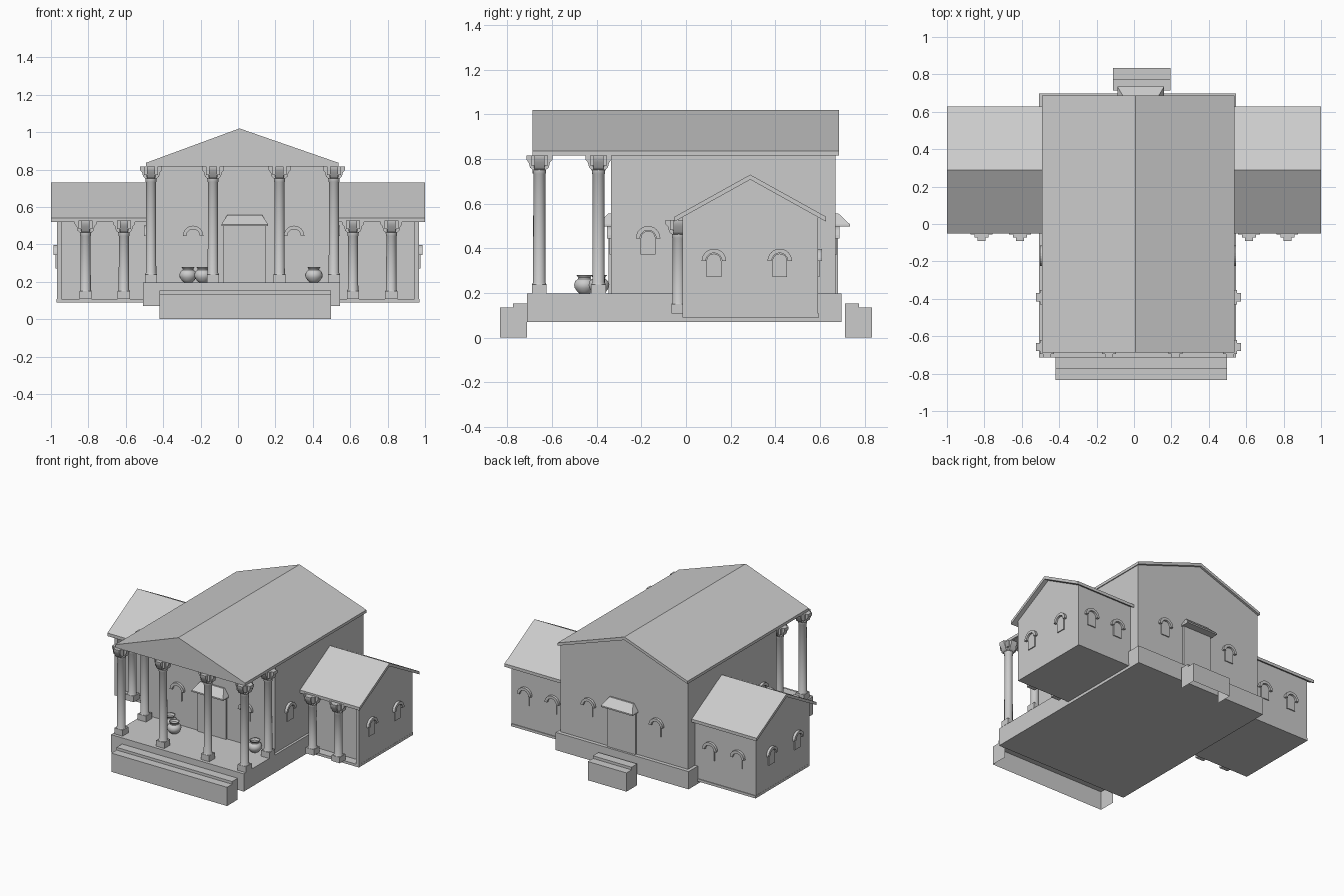
import bpy, bmesh, math
from mathutils import Vector

if "Cube" in bpy.data.objects:
    bpy.data.objects.remove(bpy.data.objects["Cube"])

def finish(name, bm, loc=(0, 0, 0), rot=0, smooth=False, fix=True):
    if fix:
        bmesh.ops.recalc_face_normals(bm, faces=bm.faces)
    me = bpy.data.meshes.new(name)
    bm.to_mesh(me)
    bm.free()
    ob = bpy.data.objects.new(name, me)
    bpy.context.collection.objects.link(ob)
    ob.location = loc
    ob.rotation_euler[2] = rot
    if smooth:
        bpy.ops.object.select_all(action='DESELECT')
        ob.select_set(True)
        bpy.context.view_layer.objects.active = ob
        bpy.ops.object.shade_smooth_by_angle(angle=math.radians(40))
    return ob

def add_prism(bm, pts, axis, a, b, skip=()):
    """Extrude a 2D outline along an axis; skip leaves chosen sides open."""
    place = {'x': lambda p, t: (t, p[0], p[1]),
             'y': lambda p, t: (p[0], t, p[1]),
             'z': lambda p, t: (p[0], p[1], t)}[axis]
    r0 = [bm.verts.new(place(p, a)) for p in pts]
    r1 = [bm.verts.new(place(p, b)) for p in pts]
    bm.faces.new(r0)
    bm.faces.new(r1[::-1])
    n = len(pts)
    for i in range(n):
        if i not in skip:
            j = (i + 1) % n
            bm.faces.new((r0[i], r1[i], r1[j], r0[j]))

def prism(name, pts, axis, a, b, loc=(0, 0, 0), rot=0, skip=()):
    bm = bmesh.new()
    add_prism(bm, pts, axis, a, b, skip)
    return finish(name, bm, loc, rot)

def rect(a0, a1, b0, b1):
    return [(a0, b0), (a1, b0), (a1, b1), (a0, b1)]

def box(name, x0, x1, y0, y1, z0, z1):
    return prism(name, rect(x0, x1, y0, y1), 'z', z0, z1)

def lathe(bm, profile, n):
    rings = [[bm.verts.new((r * math.cos(2 * math.pi * k / n), r * math.sin(2 * math.pi * k / n), z))
              for k in range(n)] for r, z in profile]
    for lo, hi in zip(rings, rings[1:]):
        for k in range(n):
            m = (k + 1) % n
            bm.faces.new((lo[k], lo[m], hi[m], hi[k]))
    bm.faces.new(rings[0][::-1])
    bm.faces.new(rings[-1])

def column(name, x, y, z0, z1):
    h = z1 - z0
    bm = bmesh.new()
    # square plinth, round shaft
    add_prism(bm, rect(-.033, .033, -.033, .033), 'z', 0, .042)
    lathe(bm, [(.032, .042), (.028, .05), (.027, h - .085), (.03, h - .08), (.03, h - .07), (.04, h)], 16)
    # flared capital: crossed arms
    half = [(.058, h), (.058, h - .02), (.048, h - .032), (.042, h - .055), (.03, h - .065)]
    arm = half + [(-u, v) for u, v in reversed(half)]
    for axis in 'xy':
        add_prism(bm, arm, axis, -.022, .022)
    add_prism(bm, rect(-.038, .038, -.038, .038), 'z', h - .045, h - .001)
    finish(name, bm, (x, y, z0), smooth=True)

def window(name, loc, rot):
    # local front is -y; origin at the arch centre
    arc = [math.pi * k / 12 for k in range(13)]
    ring = lambda r: [(r * math.cos(t), r * math.sin(t)) for t in arc]
    prism(name + "_panel", [(-.033, -.072), (.033, -.072)] + ring(.033), 'y', -.007, .01, loc, rot)
    prism(name + "_arch", ring(.055) + ring(.036)[::-1], 'y', -.018, .01, loc, rot)

def door(name, loc, rot):
    prism(name + "_panel", rect(-.113, .113, 0, .30), 'y', -.012, .01, loc, rot)
    bm = bmesh.new()
    add_prism(bm, rect(-.125, .125, -.065, .01), 'z', .30, .31)
    v = [bm.verts.new(p) for p in ((-.125, -.065, .31), (.125, -.065, .31), (.125, .01, .31), (-.125, .01, .31),
                                   (-.093, -.012, .36), (.093, -.012, .36), (.093, .01, .36), (-.093, .01, .36))]
    for f in ((0, 1, 5, 4), (1, 2, 6, 5), (2, 3, 7, 6), (3, 0, 4, 7), (4, 5, 6, 7), (0, 3, 2, 1)):
        bm.faces.new([v[i] for i in f])
    finish(name + "_hood", bm, loc, rot)

# platform and steps
box("platform", -.508, .545, -.713, .697, .07, .197)
for nm, s, x0, x1 in (("front_steps", -1, -.42, .497), ("back_steps", 1, -.112, .195)):
    prof = [(s * .713, 0), (s * .834, 0), (s * .834, .134), (s * .776, .134), (s * .776, .153), (s * .713, .153)]
    prism(nm, prof, 'x', x0, x1, skip=(0, 5))

# main hall, pediment and roof
HX0, HX1, HF, HB = -.485, .528, -.335, .67
box("hall_walls", HX0, HX1, HF, HB, .197, .817)
prism("pediment", [(HX0, .816), (HX1, .816), (HX1, .825), (.008, 1.0), (HX0, .825)], 'y', -.686, HB)
prism("hall_roof", [(-.492, .816), (-.492, .836), (.008, 1.02), (.538, .836), (.538, .816), (.008, .998)],
      'y', -.687, .686)
prism("pediment_face", [(-.492, .816), (.538, .816), (.538, .836), (.008, 1.02), (-.492, .836)],
      'y', -.6875, -.66)

# portico columns
for i, x in enumerate((-.465, -.134, .222, .513)):
    column(f"portico_column_{i}", x, -.657, .197, .817)
for i, x in enumerate((-.465, .513)):
    column(f"side_column_{i}", x, -.392, .197, .817)

# doors and hall windows
door("front_door", (.036, HF, .197), 0)
door("back_door", (.036, HB, .197), math.pi)
for i, x in enumerate((-.24, .30)):
    window(f"hall_front_window_{i}", (x, HF, .445), 0)
    window(f"hall_back_window_{i}", (x, HB, .445), math.pi)
window("hall_right_window", (HX1, -.17, .445), math.pi / 2)
window("hall_left_window", (HX0, -.17, .445), -math.pi / 2)

# wings
RY = .288
def slope(y, top=.73):
    return top - .555 * abs(y - RY)

def gable(y0, y1, z0):
    return [(y0, z0), (y1, z0), (y1, slope(y1, .709)), (RY, .709), (y0, slope(y0, .709))]

for side, s, cols, backs in (("left", -1, (-.815, -.61), (-.61, -.83)), ("right", 1, (.615, .82), (.64, .86))):
    a, w, e = s * .47, s * .97, s * 1.0
    box(side + "_wing_floor", min(a, w), max(a, w), -.016, .597, .09, .108)
    prism(side + "_wing_body", gable(.045, .592, .1), 'x', a, s * .96)
    prism(side + "_wing_end_wall", gable(-.016, .592, .1), 'x', s * .945, s * .969)
    y0, y1 = -.052, .628
    prism(side + "_wing_roof", [(y0, slope(y0)), (RY, .73), (y1, slope(y1)),
                                (y1, slope(y1, .708)), (RY, .708), (y0, slope(y0, .708))], 'x', a, e)
    for i, x in enumerate(cols):
        column(f"{side}_wing_column_{i}", x, -.033, .108, .528)
    for i, x in enumerate(backs):
        window(f"{side}_wing_back_window_{i}", (x, .592, .343), math.pi)
    for i, y in enumerate((.125, .42)):
        window(f"{side}_wing_end_window_{i}", (s * .969, y, .343), s * math.pi / 2)

# pots
pot = [(.022, 0), (.03, .006), (.044, .025), (.047, .04), (.042, .056), (.029, .066),
       (.028, .072), (.036, .083), (.03, .083), (.023, .07)]
for i, (x, y) in enumerate(((-.267, -.39), (-.187, -.455), (.406, -.39))):
    bm = bmesh.new()
    lathe(bm, pot, 18)
    finish(f"pot_{i}", bm, (x, y, .197), smooth=True)
